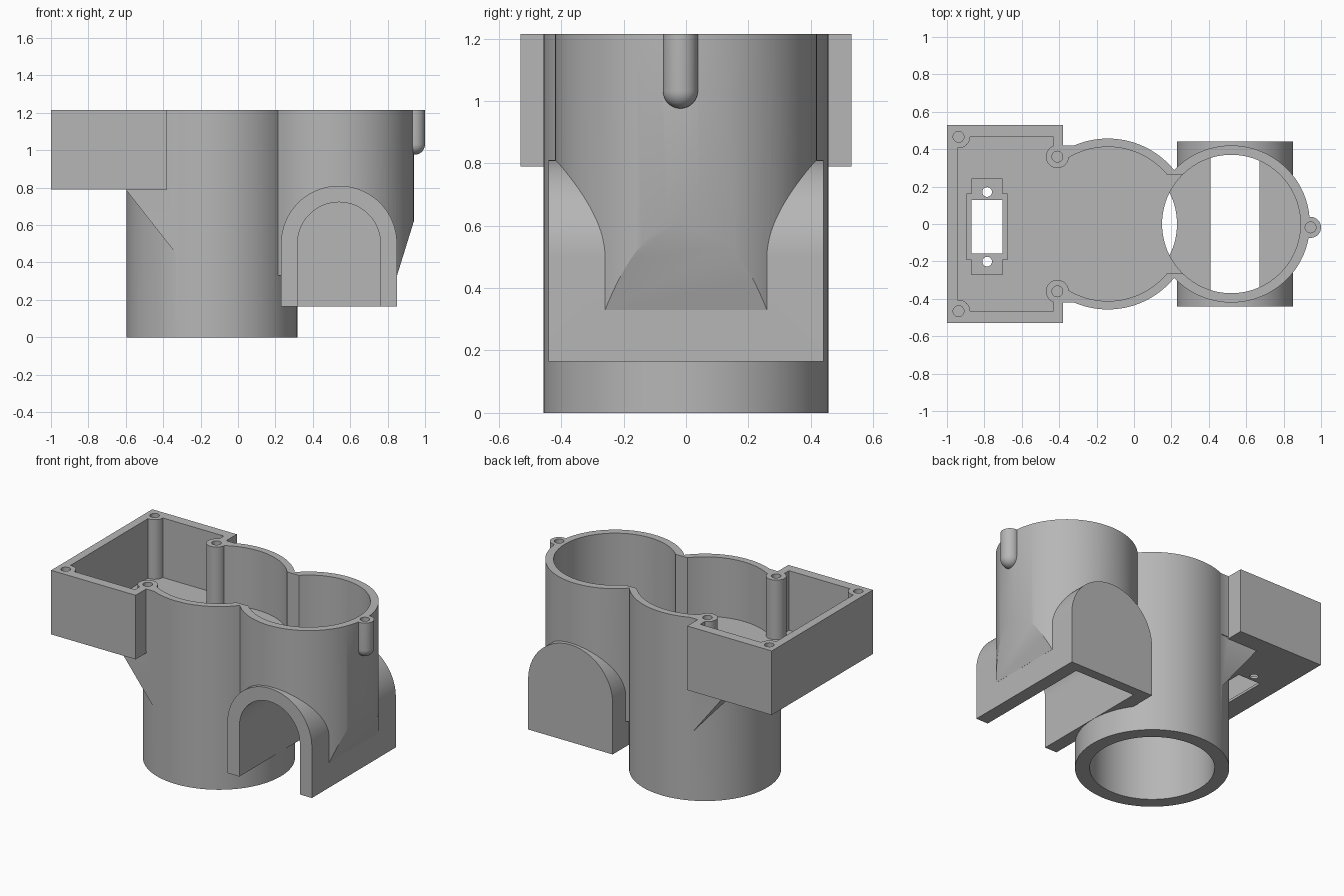
import bpy, bmesh, math
from mathutils import Matrix

cube = bpy.data.objects.get("Cube")
if cube:
    bpy.data.objects.remove(cube, do_unlink=True)

grey = bpy.data.materials.new("plain grey")
grey.use_nodes = True
colour = (0.47, 0.47, 0.47, 1)
grey.diffuse_color = colour
grey.node_tree.nodes["Principled BSDF"].inputs["Base Color"].default_value = colour

TOP, FLOOR, BOX_Z = 1.215, 0.82, 0.79
OVER = TOP + 0.2            # cutters run past the rim
AX, BX, ARCH_X = -0.14, 0.52, 0.54


def finish(name, bm):
    bmesh.ops.recalc_face_normals(bm, faces=bm.faces)
    mesh = bpy.data.meshes.new(name)
    bm.to_mesh(mesh)
    bm.free()
    mesh.materials.append(grey)
    ob = bpy.data.objects.new(name, mesh)
    bpy.context.collection.objects.link(ob)
    return ob


def block(name, x0, x1, y0, y1, z0, z1):
    bm = bmesh.new()
    bmesh.ops.create_cube(bm, size=1)
    for v in bm.verts:
        v.co.x = x1 if v.co.x > 0 else x0
        v.co.y = y1 if v.co.y > 0 else y0
        v.co.z = z1 if v.co.z > 0 else z0
    return finish(name, bm)


def cylinder(name, x, y, r, z0, z1, sides=96):
    bm = bmesh.new()
    bmesh.ops.create_cone(bm, cap_ends=True, segments=sides, radius1=r, radius2=r,
                          depth=z1 - z0, matrix=Matrix.Translation((x, y, (z0 + z1) / 2)))
    return finish(name, bm)


def prism(name, profile, y0, y1):
    """Extrude an (x, z) outline along y."""
    bm = bmesh.new()
    face = bm.faces.new([bm.verts.new((x, y0, z)) for x, z in profile])
    ext = bmesh.ops.extrude_face_region(bm, geom=[face])
    for v in ext["geom"]:
        if isinstance(v, bmesh.types.BMVert):
            v.co.y = y1
    return finish(name, bm)


def arch(name, r, z0, y0, y1, spring=0.5):
    steps = 48
    outline = [(ARCH_X + r * math.cos(math.pi * i / steps),
                spring + r * math.sin(math.pi * i / steps)) for i in range(steps + 1)]
    return prism(name, outline + [(ARCH_X - r, z0), (ARCH_X + r, z0)], y0, y1)


def combine(target, tool, operation):
    mod = target.modifiers.new("combine", "BOOLEAN")
    mod.solver = "EXACT"
    mod.operation = operation
    mod.object = tool
    bpy.context.view_layer.update()
    result = bpy.data.meshes.new_from_object(
        target.evaluated_get(bpy.context.evaluated_depsgraph_get()))
    target.modifiers.clear()
    target.data = result
    bpy.data.objects.remove(tool, do_unlink=True)


def add(tool):
    combine(housing, tool, "UNION")


def cut(tool):
    combine(housing, tool, "DIFFERENCE")


# Outer solids: main tube, tray, tray shoulder and sloped gusset
housing = cylinder("housing", AX, 0, 0.457, 0, TOP, 128)
add(block("tray", -1, -0.38, -0.53, 0.53, BOX_Z, TOP))
add(block("shoulder", -0.5, -0.31, -0.42, 0.42, BOX_Z + 0.01, TOP))
add(prism("gusset", [(-0.608, 0.8), (-0.33, 0.445), (-0.2, 0.445), (-0.2, 0.8)],
          -0.415, 0.415))

# Second tube with its sloped lower side, and the arched hood beneath
tube = cylinder("second_tube", BX, 0, 0.42, 0.33, TOP, 128)
combine(tube, prism("slope_cutter", [(0.841, 0.3), (0.965, 0.7), (1.2, 0.7), (1.2, 0.3)],
                    -0.6, 0.6), "DIFFERENCE")
add(tube)
add(arch("hood", 0.31, 0.165, -0.44, 0.44))

# Hollows
cut(cylinder("lower_bore", AX, 0, 0.37, -0.1, 0.75))
cut(cylinder("main_well", AX, 0, 0.412, FLOOR, OVER))
cut(block("tray_well", -0.945, -0.43, -0.465, 0.465, FLOOR, OVER))
cut(block("tray_passage", -0.5, -0.25, -0.32, 0.32, FLOOR, OVER))
cut(block("tube_passage", 0, 0.35, -0.265, 0.265, FLOOR, OVER))
cut(cylinder("second_well", BX, 0, 0.37, 0.68, OVER))
cut(arch("hood_hollow", 0.222, 0.05, -0.6, 0.375))

# Connector seat and opening in the tray floor
CX, CY = -0.785, -0.015
cut(block("seat_long", CX - 0.083, CX + 0.083, CY - 0.255, CY + 0.255, 0.806, 1))
cut(block("seat_wide", CX - 0.11, CX + 0.11, CY - 0.175, CY + 0.175, 0.806, 1))
cut(block("connector_opening", CX - 0.083, CX + 0.083, CY - 0.143, CY + 0.143, 0.7, 1))
for side in (-1, 1):
    cut(cylinder("connector_hole", CX, CY + side * 0.186, 0.026, 0.7, 1, 24))

# Screw posts in the tray and the round-ended lug on the second tube
posts = [(x, side * y) for x, y in ((-0.938, 0.466), (-0.41, 0.36)) for side in (-1, 1)]
for x, y in posts:
    add(cylinder("screw_post", x, y, 0.061, 0.8, TOP, 48))

LUG = (0.944, -0.018)
bm = bmesh.new()
bmesh.ops.create_uvsphere(bm, u_segments=48, v_segments=24, radius=0.056,
                          matrix=Matrix.Translation((*LUG, 1.032)))
for v in bm.verts:
    if v.co.z > 1.033:
        v.co.z = TOP
        if (v.co.x - LUG[0]) ** 2 + (v.co.y - LUG[1]) ** 2 > 0:
            away = 0.056 / math.hypot(v.co.x - LUG[0], v.co.y - LUG[1])
            if away > 1.02:
                continue
            v.co.x = LUG[0] + (v.co.x - LUG[0]) * away
            v.co.y = LUG[1] + (v.co.y - LUG[1]) * away
add(finish("lug", bm))
for x, y in posts + [LUG]:
    cut(cylinder("screw_hole", x, y, 0.029, 1.06, OVER, 32))

# Crisp edges, smooth curves
bpy.ops.object.select_all(action="DESELECT")
housing.select_set(True)
bpy.context.view_layer.objects.active = housing
bpy.ops.object.shade_smooth_by_angle(angle=math.radians(25))
